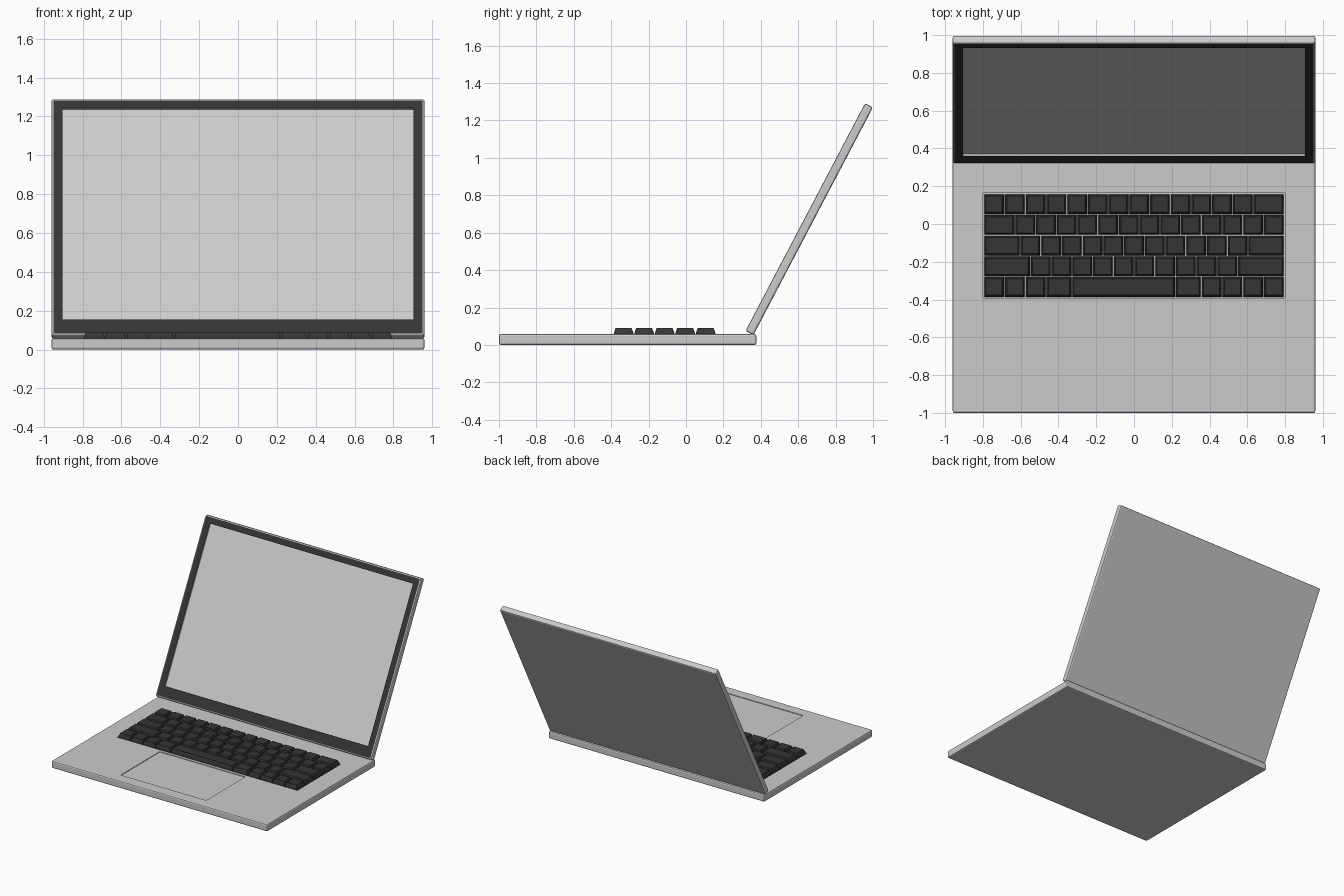
import bpy, bmesh, math
from mathutils import Matrix, Vector

if "Cube" in bpy.data.objects:
    bpy.data.objects.remove(bpy.data.objects["Cube"])


def to_object(name, bm, materials=()):
    mesh = bpy.data.meshes.new(name)
    bm.to_mesh(mesh)
    bm.free()
    for m in materials:
        mesh.materials.append(m)
    obj = bpy.data.objects.new(name, mesh)
    bpy.context.collection.objects.link(obj)
    return obj


def add_box(bm, lo, hi):
    lo, hi = Vector(lo), Vector(hi)
    mat = Matrix.Translation((lo + hi) / 2) @ Matrix.Diagonal((*(hi - lo), 1))
    return bmesh.ops.create_cube(bm, size=1, matrix=mat)['verts']


def bevelled_slab(lo, hi, width):
    bm = bmesh.new()
    add_box(bm, lo, hi)
    bmesh.ops.bevel(bm, geom=bm.edges[:], offset=width, segments=2,
                    profile=0.5, affect='EDGES')
    return bm


def material(name, value):
    m = bpy.data.materials.new(name)
    m.diffuse_color = (value, value, value, 1)
    m.use_nodes = True
    m.node_tree.nodes["Principled BSDF"].inputs["Base Color"].default_value = m.diffuse_color
    return m


grey = material("case_grey", 0.8)
black = material("black_plastic", 0.035)
W = 0.96
TOP = 0.058

# Base slab with keyboard well and trackpad recess
base = to_object("base", bevelled_slab((-W, -1, 0), (W, 0.377, TOP), 0.01), [grey])
for name, lo, hi in (
        ("keyboard_well_cutter", (-0.8, -0.392, TOP - 0.012), (0.8, 0.165, 0.2)),
        ("trackpad_cutter", (-0.405, -0.91, TOP - 0.005), (0.355, -0.415, 0.2))):
    bm = bmesh.new()
    add_box(bm, lo, hi)
    cutter = to_object(name, bm)
    cutter.hide_render = True
    cutter.hide_viewport = True
    cutter.display_type = 'WIRE'
    mod = base.modifiers.new(name, 'BOOLEAN')
    mod.operation = 'DIFFERENCE'
    mod.solver = 'EXACT'
    mod.object = cutter

# Lid, modelled upright: black bezel around a sunken screen
L, T = 1.375, 0.048
bm = bevelled_slab((-W, 0, 0), (W, T, L), 0.01)
bm.normal_update()
front = max((f for f in bm.faces if f.normal.y < -0.99), key=lambda f: f.calc_area())
bezel = bmesh.ops.inset_individual(bm, faces=[front], thickness=0.065)['faces']
for f in bezel:
    f.material_index = 1
for v in front.verts:
    if v.co.z < L / 2:
        v.co.z = 0.09
bmesh.ops.inset_individual(bm, faces=[front], thickness=0, depth=-0.012)
lid = to_object("screen_lid", bm, [grey, black])
lid.location = (0, 0.318, 0.075)
lid.rotation_euler = (-math.radians(27.7), 0, 0)

# Keyboard: tapered keys, widths given in key units
U = 1.59 / 14.5
GAP = 0.006
rows = (
    [1] * 13 + [1.5],
    [1.5] + [1] * 13,
    [1.75] + [1] * 11 + [1.75],
    [2.25] + [1] * 10 + [2.25],
    [1, 1, 1, 1.25, 5, 1.25, 1, 1, 1, 1],
)
for i, widths in enumerate(rows):
    bm = bmesh.new()
    x, y = -7.25 * U, 0.105 - i * U
    half = (U - GAP) / 2
    for w in widths:
        add_box(bm, (x + GAP / 2, y - half, TOP - 0.012),
                (x + w * U - GAP / 2, y + half, TOP + 0.007))
        x += w * U
    bm.normal_update()
    tops = [f for f in bm.faces if f.normal.z > 0.9]
    bmesh.ops.inset_individual(bm, faces=tops, thickness=0.013, depth=0.026)
    to_object(f"key_row_{i + 1}", bm, [black])
